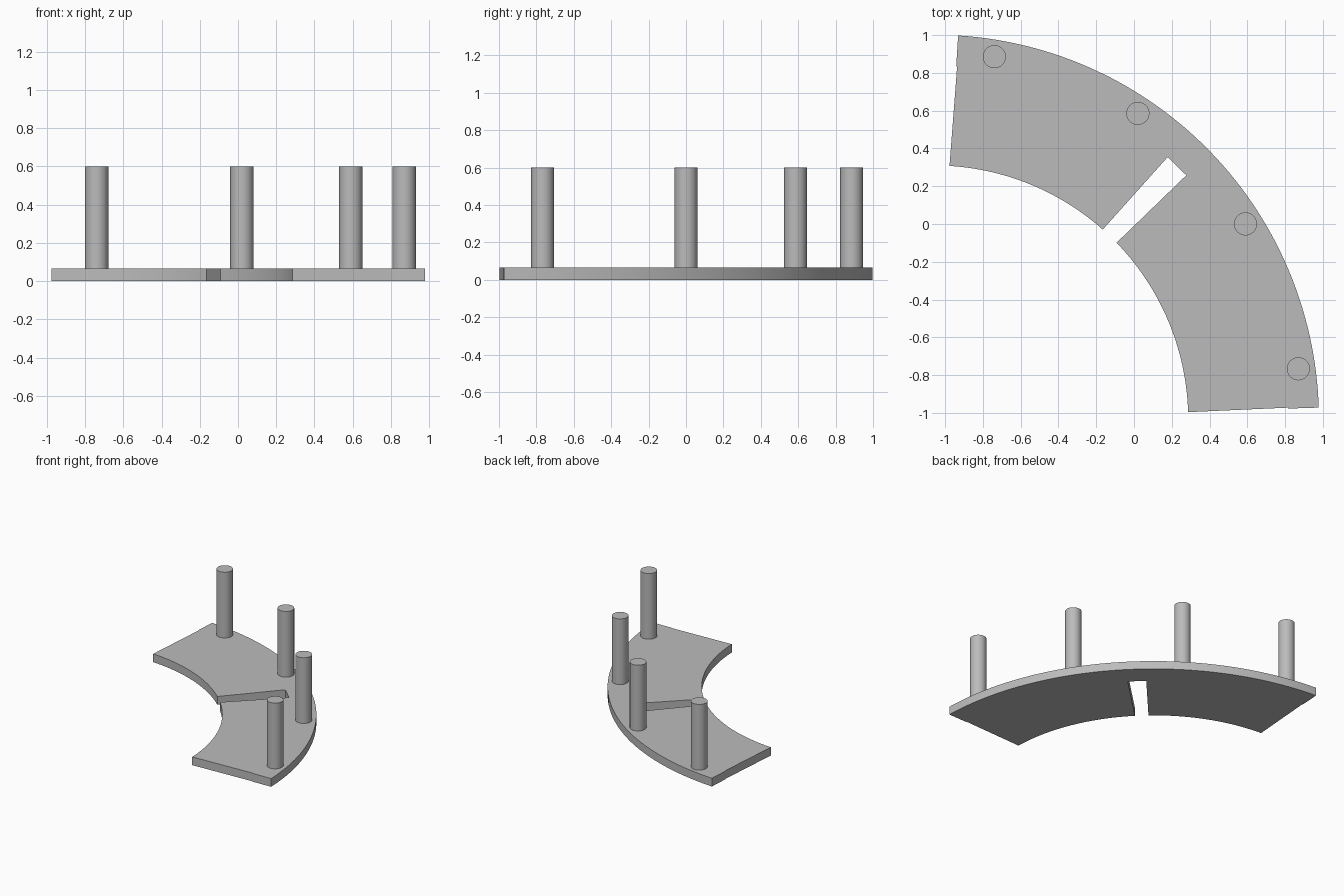
import bpy, bmesh
from math import radians, cos, sin
from mathutils import Vector

cube = bpy.data.objects.get("Cube")
if cube:
    bpy.data.objects.remove(cube, do_unlink=True)

CENTRE = Vector((-1.059, -1.036))
OUTER, INNER, BAND = 2.038, 1.346, 1.875
THICK, TOP = 0.067, 0.6

grey = bpy.data.materials.new("plain grey")
grey.use_nodes = True
grey.diffuse_color = (0.5, 0.5, 0.5, 1)
grey.node_tree.nodes["Principled BSDF"].inputs["Base Color"].default_value = (0.5, 0.5, 0.5, 1)


def polar(r, deg):
    return CENTRE + Vector((cos(radians(deg)), sin(radians(deg)))) * r


def arc(r, start, end, n):
    return [polar(r, start + (end - start) * i / n) for i in range(n + 1)]


def prism(name, outline, z0, z1):
    """Extrude a flat outline from z0 up to z1."""
    bm = bmesh.new()
    face = bm.faces.new([bm.verts.new((p.x, p.y, z0)) for p in outline])
    res = bmesh.ops.extrude_face_region(bm, geom=[face])
    up = [v for v in res["geom"] if isinstance(v, bmesh.types.BMVert)]
    bmesh.ops.translate(bm, verts=up, vec=(0, 0, z1 - z0))
    bmesh.ops.recalc_face_normals(bm, faces=bm.faces)
    mesh = bpy.data.meshes.new(name)
    bm.to_mesh(mesh)
    bm.free()
    mesh.materials.append(grey)
    obj = bpy.data.objects.new(name, mesh)
    bpy.context.collection.objects.link(obj)
    bpy.ops.object.select_all(action="DESELECT")
    obj.select_set(True)
    bpy.context.view_layer.objects.active = obj
    bpy.ops.object.shade_smooth_by_angle(angle=radians(30))
    return obj


# Curved plate: outer edge, stepped end, inner edge broken by the slot, stepped end
outline = arc(OUTER, 1.8, 86.4, 64)
outline += [polar(BAND, 86.4), polar(BAND, 86.25)]
outline += arc(INNER, 86.5, 48.4, 28)
outline += [Vector((0.178, 0.354)), Vector((0.277, 0.258))]
outline += arc(INNER, 44.1, 1.7, 28)
outline += [polar(BAND, 1.95), polar(BAND, 1.8)]
prism("curved_plate", outline, 0, THICK)

# Four round pegs evenly spaced along the outer edge
for i in range(4):
    c = polar(1.948, 7.95 + 24.2 * i)
    ring = [c + Vector((cos(radians(a)), sin(radians(a)))) * 0.061 for a in range(0, 360, 9)]
    prism(f"peg_{i + 1}", ring, THICK, TOP)
